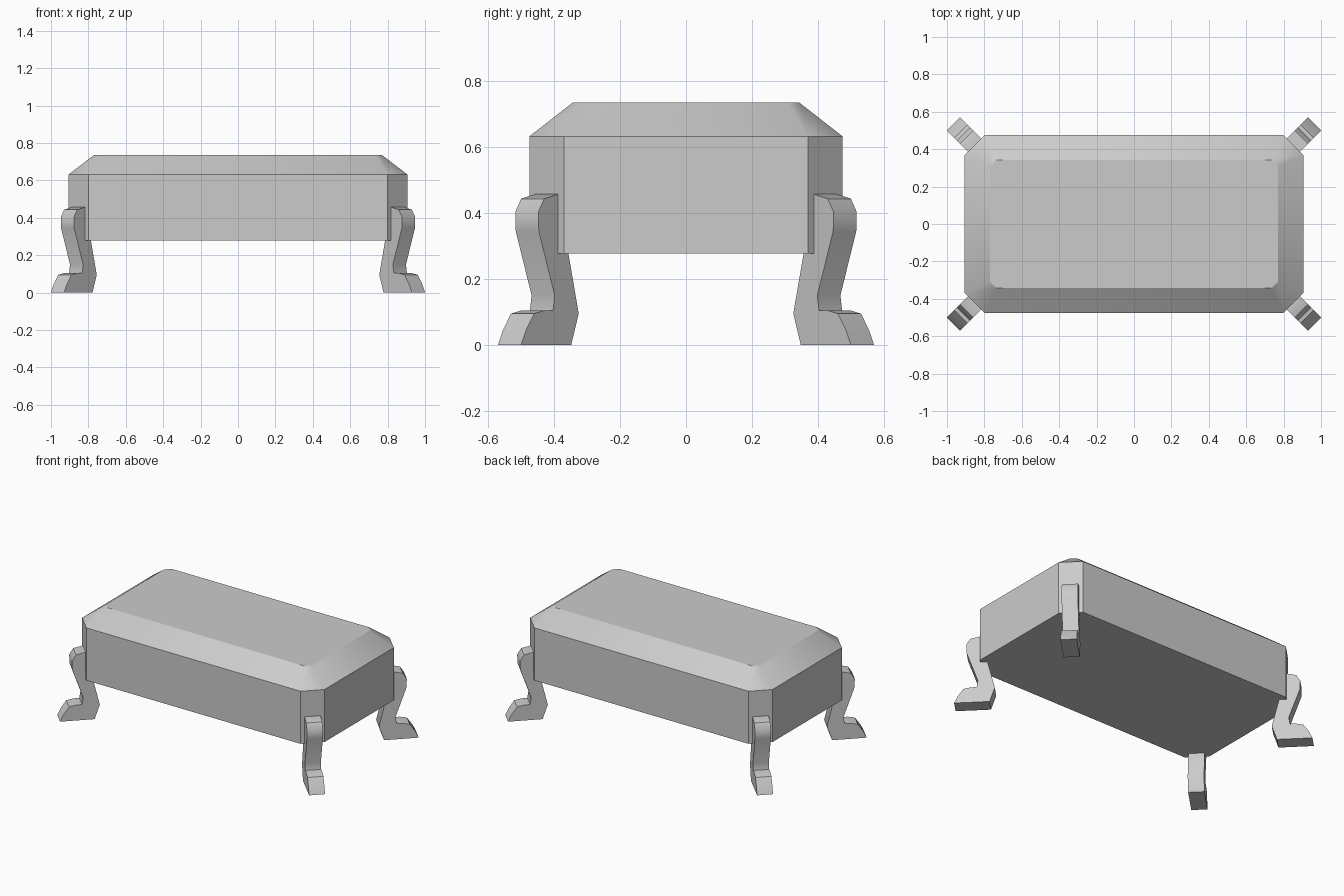
import bpy, bmesh, math
from mathutils import Vector

if "Cube" in bpy.data.objects:
    bpy.data.objects.remove(bpy.data.objects["Cube"])


def finish(bm, name, angle):
    bmesh.ops.recalc_face_normals(bm, faces=bm.faces)
    mesh = bpy.data.meshes.new(name)
    bm.to_mesh(mesh)
    bm.free()
    ob = bpy.data.objects.new(name, mesh)
    bpy.context.collection.objects.link(ob)
    bpy.ops.object.select_all(action='DESELECT')
    ob.select_set(True)
    bpy.context.view_layer.objects.active = ob
    bpy.ops.object.shade_smooth_by_angle(angle=math.radians(angle))
    return ob


def loft(rings, name, angle):
    """Join closed rings of points and cap both ends."""
    bm = bmesh.new()
    loops = [[bm.verts.new(p) for p in ring] for ring in rings]
    n = len(loops[0])
    for a, b in zip(loops, loops[1:]):
        for i in range(n):
            j = (i + 1) % n
            bm.faces.new((a[i], a[j], b[j], b[i]))
    bm.faces.new(loops[0])
    bm.faces.new(loops[-1])
    return finish(bm, name, angle)


def octagon(hx, hy, cut, z):
    q = [(hx, hy - cut), (hx - cut, hy)]
    pts = q + [(-x, y) for x, y in reversed(q)]
    pts += [(-x, -y) for x, y in pts]
    return [(x, y, z) for x, y in pts]


# Case: cut-corner box with a sloped rim
loft([octagon(0.905, 0.475, 0.105, 0.277),
      octagon(0.905, 0.475, 0.105, 0.632),
      octagon(0.77, 0.343, 0.035, 0.735)], "case", 33)

# Legs: curved side profile (distance out from cut corner, height)
profile = [(-0.056, 0), (-0.088, 0.095), (-0.044, 0.277), (-0.01, 0.455),
           (0.0, 0.457), (0.06, 0.443), (0.085, 0.403), (0.083, 0.345),
           (0.015, 0.15), (0.022, 0.105), (0.06, 0.104), (0.103, 0.095),
           (0.138, 0.045), (0.159, 0)]
half_width = 0.0495
for sx, side in ((-1, "left"), (1, "right")):
    for sy, end in ((-1, "front"), (1, "back")):
        out = Vector((sx, sy, 0)).normalized()
        across = Vector((-sy, sx, 0)).normalized() * half_width
        corner = Vector((sx * 0.8525, sy * 0.4225, 0))
        rings = [[corner + out * d + across * s + Vector((0, 0, z))
                  for d, z in profile] for s in (-1, 1)]
        loft(rings, f"{end}_{side}_leg", 35)
